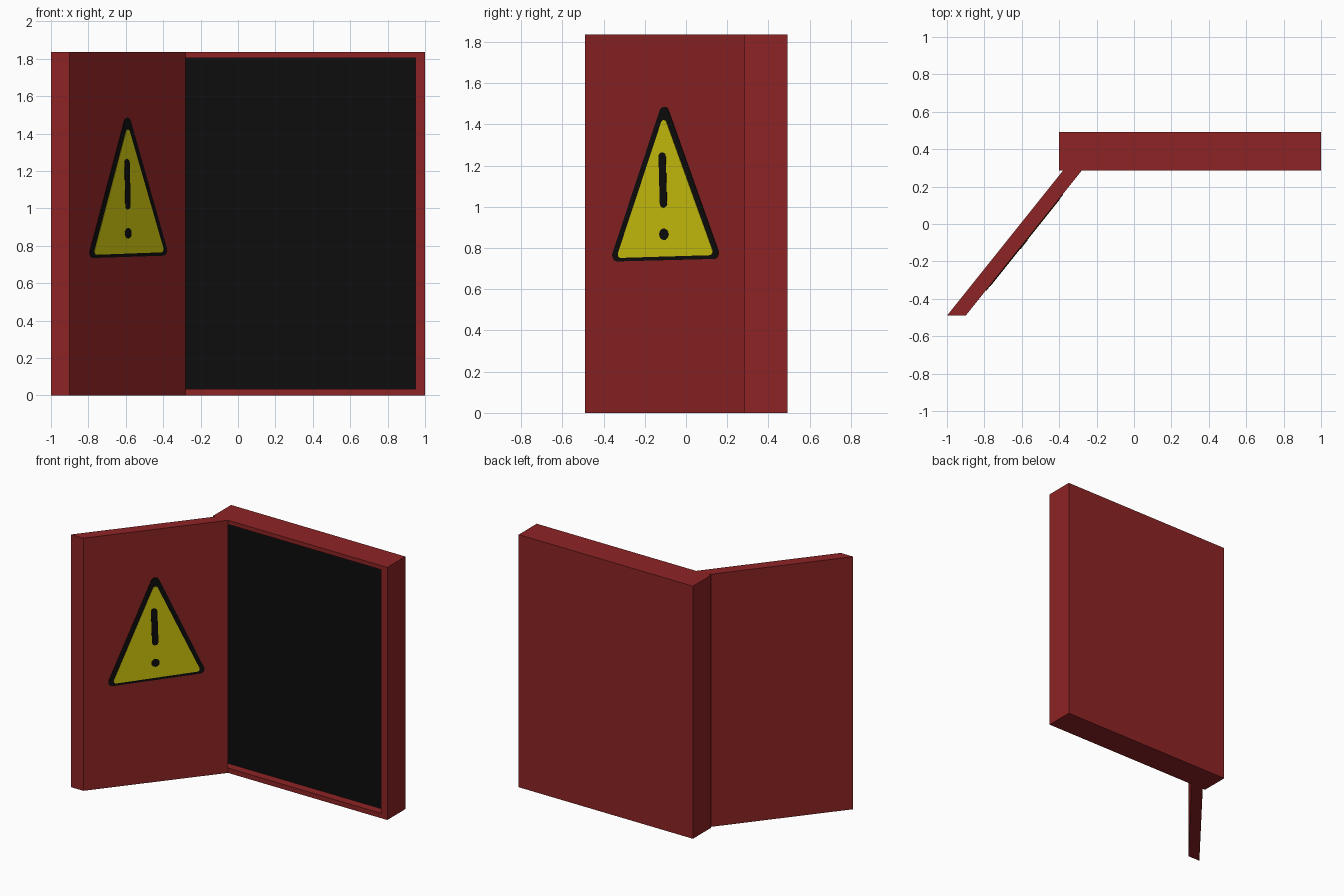
import bpy, bmesh, math
from mathutils import Vector

if "Cube" in bpy.data.objects:
    bpy.data.objects.remove(bpy.data.objects["Cube"])


def material(name, rgb):
    m = bpy.data.materials.new(name)
    m.diffuse_color = (*rgb, 1)
    m.use_nodes = True
    m.node_tree.nodes["Principled BSDF"].inputs["Base Color"].default_value = m.diffuse_color
    return m


RED = material("dark red paint", (0.27, 0.017, 0.018))
BLACK = material("black", (0.004, 0.004, 0.004))
YELLOW = material("warning yellow", (0.62, 0.55, 0.004))
HEIGHT = 1.835


def finish(name, bm, *mats):
    bmesh.ops.recalc_face_normals(bm, faces=bm.faces)
    mesh = bpy.data.meshes.new(name)
    bm.to_mesh(mesh)
    bm.free()
    for m in mats:
        mesh.materials.append(m)
    obj = bpy.data.objects.new(name, mesh)
    bpy.context.collection.objects.link(obj)
    return obj


def prism(name, points, offset, mat):
    """Extrude a flat outline of 3D points along offset."""
    bm = bmesh.new()
    face = bm.faces.new([bm.verts.new(p) for p in points])
    ext = bmesh.ops.extrude_face_region(bm, geom=[face], use_keep_orig=True)
    moved = [g for g in ext["geom"] if isinstance(g, bmesh.types.BMVert)]
    bmesh.ops.translate(bm, verts=moved, vec=offset)
    return finish(name, bm, mat)


# Cabinet: box with a shallow recess whose back is black
x0, x1, y0, y1 = -0.4, 1.0, 0.285, 0.492
bm = bmesh.new()
bmesh.ops.create_cube(bm, size=1)
for v in bm.verts:
    v.co = (x1 if v.co.x > 0 else x0, y1 if v.co.y > 0 else y0, HEIGHT if v.co.z > 0 else 0)
bm.normal_update()
front = min(bm.faces, key=lambda f: f.calc_center_median().y)
bmesh.ops.inset_individual(bm, faces=[front], thickness=0.05, use_even_offset=True)
for v in front.verts:
    v.co.z = 1.805 if v.co.z > 1 else 0.035
bmesh.ops.inset_individual(bm, faces=[front], thickness=0, depth=-0.06)
front.material_index = 1
finish("cabinet", bm, RED, BLACK)

# Open door: slanted slab that meets the cabinet front
HINGE, EDGE = Vector((-0.28, y0, 0)), Vector((-0.9, -0.49, 0))
BACK = Vector((-0.1, 0, 0))
prism("open_door", [HINGE, EDGE, EDGE + BACK, HINGE + BACK], (0, 0, HEIGHT), RED)

# Warning sign: thin rounded plates on the inner face of the door
along = (HINGE - EDGE).normalized()
normal = Vector((along.y, -along.x, 0))


def sign_plate(name, centres, radius, thickness, mat):
    """Rounded outline around (y, z) centres given counter-clockwise."""
    pts = [Vector(((y - EDGE.y) / along.y, z)) for y, z in centres]
    n, outline = len(pts), []
    for i, p in enumerate(pts):
        if n == 1:
            start, sweep, steps = 0, 2 * math.pi * 15 / 16, 15
        else:
            d0, d1 = p - pts[i - 1], pts[(i + 1) % n] - p
            start = math.atan2(d0.y, d0.x) - math.pi / 2
            sweep = (math.atan2(d1.y, d1.x) - math.pi / 2 - start) % (2 * math.pi)
            steps = 8
        for k in range(steps + 1):
            a = start + sweep * k / steps
            s, z = p.x + radius * math.cos(a), p.y + radius * math.sin(a)
            outline.append(EDGE + along * s + Vector((0, 0, z)))
    prism(name, outline, normal * thickness, mat)


sign_plate("sign_border", [(-0.105, 1.455), (-0.333, 0.765), (0.135, 0.777)], 0.03, 0.003, BLACK)
sign_plate("sign_panel", [(-0.105, 1.403), (-0.314, 0.77), (0.118, 0.783)], 0.018, 0.005, YELLOW)
sign_plate("sign_bar", [(-0.112, 1.242), (-0.106, 1.017)], 0.022, 0.007, BLACK)
sign_plate("sign_dot", [(-0.104, 0.867)], 0.028, 0.007, BLACK)
